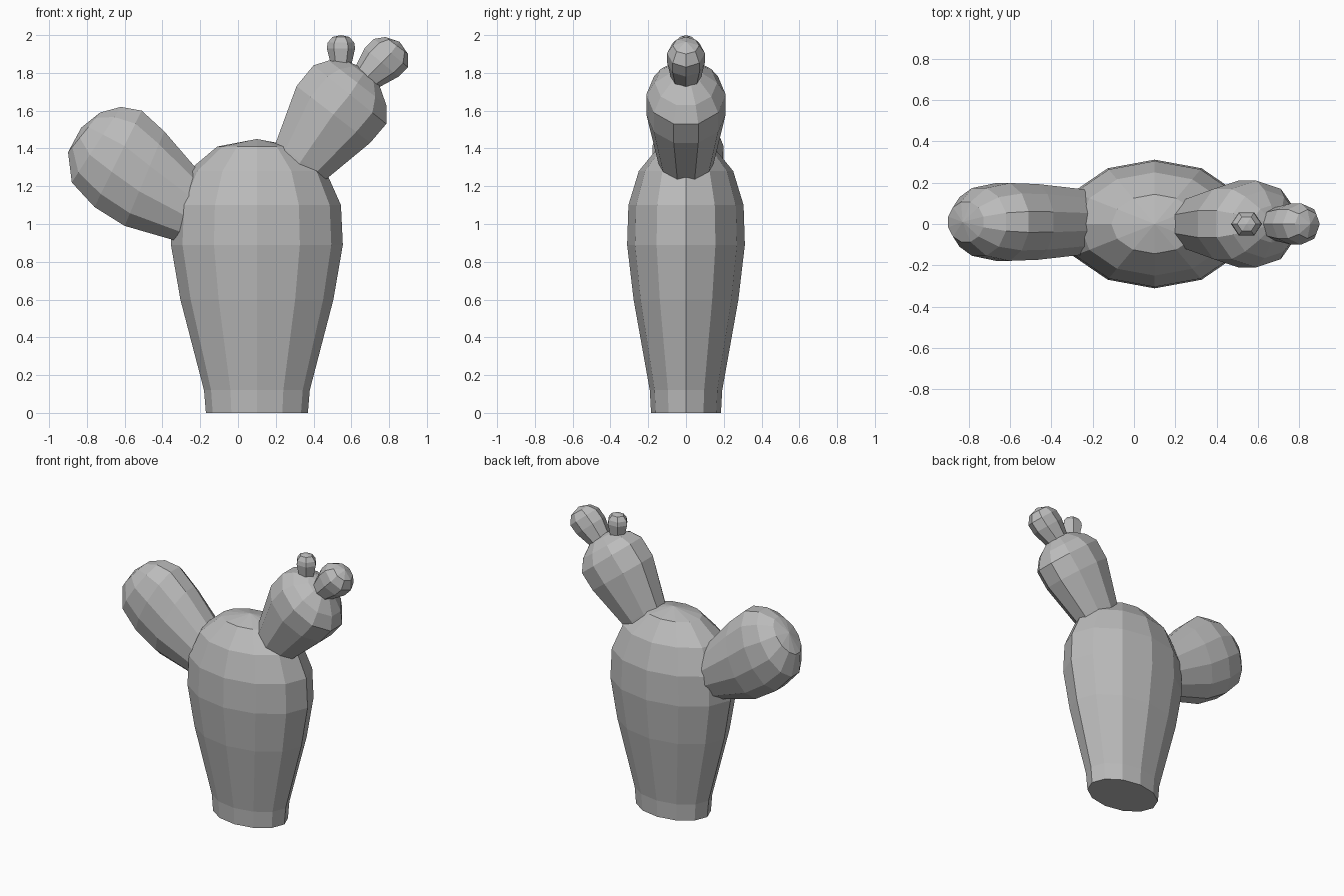
import bpy, bmesh, math
from mathutils import Vector

cube = bpy.data.objects.get("Cube")
if cube:
    bpy.data.objects.remove(cube, do_unlink=True)

grey = bpy.data.materials.new("plain_grey")
grey.use_nodes = True
colour = (0.5, 0.5, 0.5, 1)
grey.diffuse_color = colour
grey.node_tree.nodes["Principled BSDF"].inputs["Base Color"].default_value = colour


def pad(name, sides, rings, tip, offset=0.0, y=0.0):
    """Loft elliptical rings; each ring is (x1, z1, x2, z2, half depth), closed by a tip."""
    bm = bmesh.new()
    loops = []
    for x1, z1, x2, z2, depth in rings:
        a, b = Vector((x1, y, z1)), Vector((x2, y, z2))
        mid, half = (a + b) / 2, (b - a) / 2
        # widen so that offset rings still reach the given outline
        half = half / math.cos(offset)
        loop = []
        for i in range(sides):
            t = 2 * math.pi * i / sides + offset
            loop.append(bm.verts.new(mid + half * math.cos(t) + Vector((0, depth * math.sin(t), 0))))
        loops.append(loop)
    top = bm.verts.new((tip[0], y, tip[1]))
    for low, high in zip(loops, loops[1:]):
        for i in range(sides):
            j = (i + 1) % sides
            bm.faces.new((low[i], low[j], high[j], high[i]))
    for i in range(sides):
        bm.faces.new((loops[-1][i], loops[-1][(i + 1) % sides], top))
    bm.faces.new(loops[0][::-1])
    bmesh.ops.recalc_face_normals(bm, faces=bm.faces[:])
    mesh = bpy.data.meshes.new(name)
    bm.to_mesh(mesh)
    bm.free()
    mesh.materials.append(grey)
    obj = bpy.data.objects.new(name, mesh)
    bpy.context.collection.objects.link(obj)
    return obj


# Trunk: upright flattened barrel, (height, half width)
trunk_profile = [(0, .27), (.12, .28), (.6, .405), (.89, .455), (1.1, .445), (1.28, .365), (1.41, .21)]
pad("trunk", 12,
    [(.1 - w, z, .1 + w, z, w * .685) for z, w in trunk_profile], (.1, 1.45))

# Large arm leaning to the right side
pad("right_arm", 12, [
    (-.14, 1.20, -.22, .88, .155),
    (-.39, 1.49, -.60, .99, .19),
    (-.51, 1.60, -.76, 1.09, .195),
    (-.62, 1.62, -.88, 1.22, .17),
    (-.73, 1.59, -.90, 1.38, .10)], (-.83, 1.51), math.pi / 12, .01)

# Arm leaning to the left side
pad("left_arm", 10, [
    (.17, 1.35, .41, 1.18, .13),
    (.20, 1.43, .47, 1.24, .15),
    (.31, 1.73, .70, 1.43, .21),
    (.40, 1.84, .785, 1.53, .21),
    (.48, 1.865, .785, 1.63, .165),
    (.58, 1.86, .75, 1.73, .09)], (.68, 1.82), math.pi / 10)

# Two buds on the left arm
pad("left_bud", 8, [
    (.59, 1.79, .70, 1.69, .07),
    (.62, 1.83, .74, 1.72, .08),
    (.67, 1.93, .85, 1.78, .10),
    (.72, 1.98, .90, 1.83, .10),
    (.78, 1.99, .90, 1.90, .07)], (.855, 1.965))

pad("top_bud", 6, [
    (.50, 1.78, .59, 1.78, .045),
    (.49, 1.85, .60, 1.84, .05),
    (.47, 1.93, .62, 1.93, .065),
    (.475, 1.96, .615, 1.96, .06),
    (.50, 1.99, .59, 1.99, .04)], (.545, 2.0))
